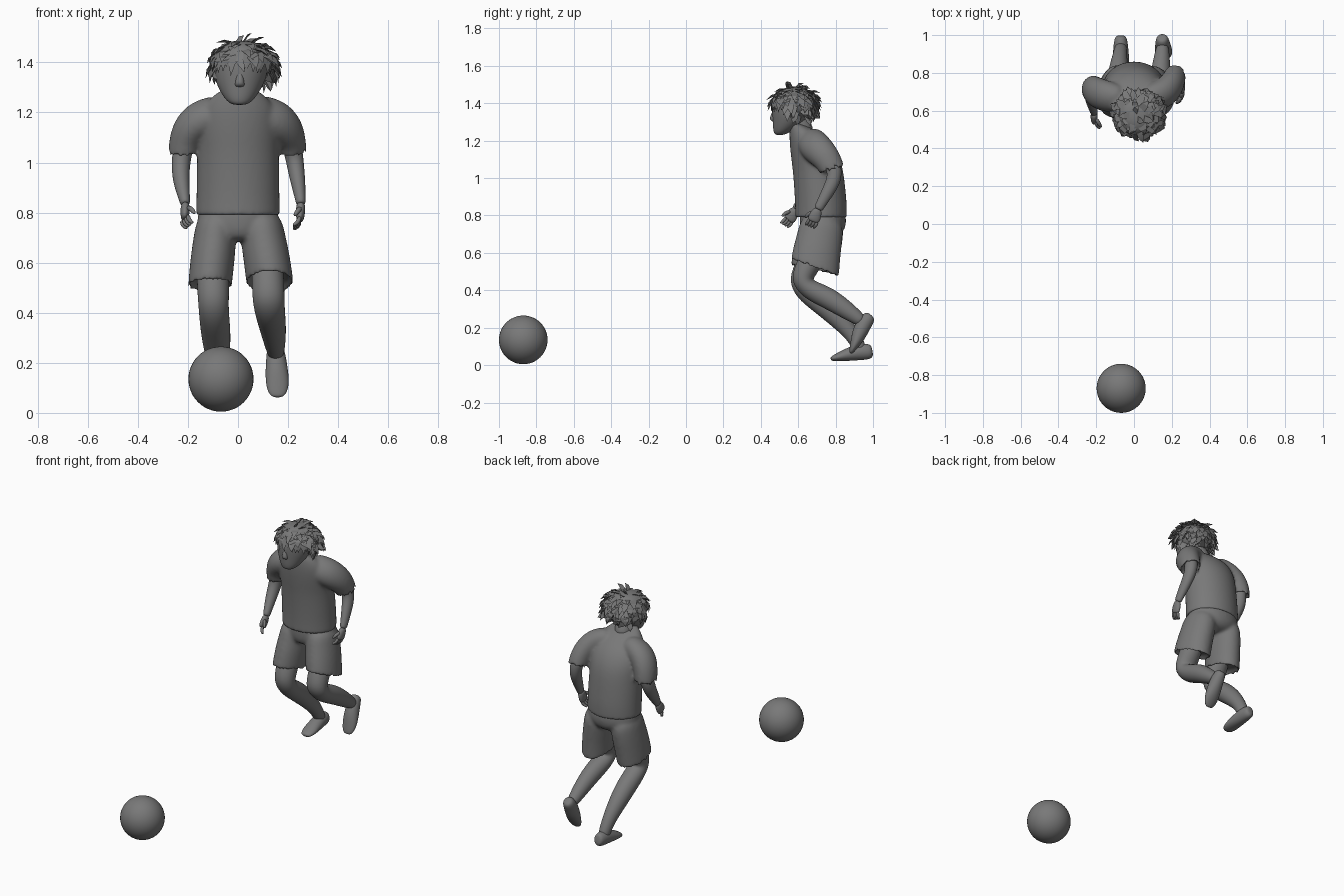
import bpy, bmesh, math, random
from mathutils import Vector as V

random.seed(4)
grey = bpy.data.materials.new("dark_grey")
grey.diffuse_color = (.19, .19, .19, 1)


def smooth(ob, angle=180):
    bpy.ops.object.select_all(action='DESELECT')
    ob.select_set(True)
    bpy.context.view_layer.objects.active = ob
    bpy.ops.object.shade_smooth_by_angle(angle=math.radians(angle))


def finish(name, bm, subdiv=0, angle=180):
    bmesh.ops.recalc_face_normals(bm, faces=bm.faces)
    me = bpy.data.meshes.new(name)
    bm.to_mesh(me)
    bm.free()
    me.materials.append(grey)
    ob = bpy.data.objects.new(name, me)
    bpy.context.collection.objects.link(ob)
    if subdiv:
        m = ob.modifiers.new("smooth", 'SUBSURF')
        m.levels = m.render_levels = subdiv
    smooth(ob, angle)
    return ob


def loft(name, rings, flat=False, hem=False, sides=14):
    """Skin elliptical rings (x, y, z, half width, half depth[, tilt]) along a path."""
    bm = bmesh.new()
    pts = [V(r[:3]) for r in rings]
    loops = []
    for i, r in enumerate(rings):
        t = (pts[min(i + 1, len(pts) - 1)] - pts[max(i - 1, 0)]).normalized()
        a = (V((1, 0, 0)) - t * t.x).normalized()
        b = t.cross(a)
        if flat or len(r) > 5:
            k = math.radians(r[5] if len(r) > 5 else 0)
            a, n = V((1, 0, 0)), V((0, math.cos(k), math.sin(k)))
            b = n if n.dot(b) > 0 else -n
        loops.append([pts[i] + a * r[3] * math.cos(q) + b * r[4] * math.sin(q)
                      for q in (2 * math.pi * j / sides for j in range(sides))])
    if hem:
        # turn the cloth edge inwards
        edge = loops[-1]
        for s, d in ((.92, 0), (.86, .04)):
            loops.append([pts[-1] + (p - pts[-1]) * s - t * d for p in edge])
    vs = [[bm.verts.new(p) for p in l] for l in loops]
    for u, w in zip(vs, vs[1:]):
        for j in range(sides):
            k = (j + 1) % sides
            bm.faces.new((u[j], u[k], w[k], w[j]))
    bm.faces.new(vs[0])
    bm.faces.new(vs[-1])
    return finish(name, bm, 2)


def fuse(name, parts):
    """Melt overlapping cloth pieces into one skin."""
    bpy.ops.object.select_all(action='DESELECT')
    for p in parts:
        p.select_set(True)
    bpy.context.view_layer.objects.active = parts[0]
    bpy.ops.object.convert(target='MESH')
    bpy.ops.object.join()
    ob = bpy.context.view_layer.objects.active
    ob.name = name
    m = ob.modifiers.new("fuse", 'REMESH')
    m.mode, m.voxel_size, m.use_smooth_shade = 'VOXEL', .009, True
    m = ob.modifiers.new("relax", 'SMOOTH')
    m.factor, m.iterations = .5, 9


# ball
bm = bmesh.new()
bmesh.ops.create_uvsphere(bm, u_segments=40, v_segments=24, radius=.13)
bmesh.ops.translate(bm, verts=bm.verts, vec=(-.068, -.87, .135))
finish("ball", bm)

# shirt body and sleeves
fuse("shirt", [loft("shirt_body", [
    (.005, .615, 1.29, .062, .068, -20), (.004, .64, 1.262, .112, .09, -18),
    (.003, .665, 1.205, .162, .117, -8), (0, .69, 1.12, .17, .132), (0, .705, 1.05, .166, .137),
    (0, .715, .95, .168, .139), (0, .722, .86, .169, .141), (0, .722, .795, .17, .14),
    (0, .722, .785, .17, .14)], flat=True, hem=True, sides=18),
    loft("right_sleeve", [
        (-.05, .655, 1.205, .06, .075), (-.11, .668, 1.19, .074, .085), (-.16, .68, 1.168, .077, .088),
        (-.195, .695, 1.13, .073, .085), (-.213, .71, 1.08, .066, .078), (-.217, .715, 1.03, .064, .073),
        (-.217, .715, 1.023, .064, .073)], hem=True),
    loft("left_sleeve", [
        (.05, .655, 1.205, .06, .075), (.11, .672, 1.19, .074, .085), (.16, .692, 1.168, .077, .088),
        (.195, .73, 1.13, .071, .083), (.21, .762, 1.09, .063, .075), (.216, .782, 1.045, .06, .069),
        (.216, .784, 1.038, .06, .069)], hem=True)])

# shorts
fuse("shorts", [loft("shorts_seat", [
    (0, .73, .85, .15, .12), (0, .732, .79, .168, .128), (0, .732, .74, .168, .128),
    (0, .725, .70, .13, .11), (0, .72, .685, .06, .07)], flat=True),
    loft("right_shorts_leg", [
        (-.082, .732, .80, .08, .115), (-.092, .722, .70, .088, .125), (-.102, .70, .61, .091, .13),
        (-.112, .684, .512, .09, .13, -13), (-.112, .684, .503, .09, .13, -13)], hem=True),
    loft("left_shorts_leg", [
        (.086, .732, .80, .085, .115), (.100, .718, .70, .092, .125), (.116, .70, .61, .096, .132),
        (.127, .69, .525, .097, .14, -20), (.127, .69, .516, .097, .14, -20)], hem=True)])

# legs
loft("right_leg", [
    (-.10, .69, .62, .066, .07), (-.10, .635, .51, .066, .065), (-.098, .611, .445, .063, .064),
    (-.096, .632, .395, .061, .056), (-.09, .72, .335, .062, .062), (-.083, .815, .25, .054, .056),
    (-.075, .89, .165, .039, .041), (-.07, .925, .10, .036, .038), (-.07, .935, .07, .03, .03)])
loft("left_leg", [
    (.115, .70, .62, .066, .07), (.12, .645, .52, .066, .065), (.122, .617, .455, .066, .064),
    (.127, .655, .405, .062, .056), (.136, .76, .36, .057, .06), (.145, .85, .30, .048, .051),
    (.15, .92, .25, .037, .038), (.152, .945, .23, .03, .03)])

# shoes
loft("right_shoe", [
    (-.07, .998, .075, .02, .025), (-.07, .985, .072, .034, .042), (-.07, .935, .072, .041, .046),
    (-.069, .87, .058, .045, .037), (-.068, .82, .045, .046, .025), (-.068, .787, .036, .036, .016),
    (-.068, .773, .033, .02, .008)])
loft("left_shoe", [
    (.148, .99, .268, .02, .022), (.149, .98, .257, .034, .036), (.152, .953, .225, .04, .044),
    (.155, .925, .165, .047, .041), (.158, .905, .115, .048, .028), (.158, .888, .08, .038, .016),
    (.158, .88, .062, .02, .008)])

# arms
loft("right_arm", [
    (-.21, .715, 1.10, .042, .045), (-.225, .715, 1.03, .04, .045), (-.23, .695, .97, .037, .042),
    (-.225, .65, .91, .032, .034), (-.213, .60, .85, .022, .026), (-.21, .585, .83, .019, .024)])
loft("left_arm", [
    (.205, .775, 1.10, .042, .045), (.222, .795, 1.04, .038, .042), (.23, .79, .985, .035, .04),
    (.24, .755, .92, .03, .034), (.25, .715, .85, .021, .026), (.251, .705, .83, .019, .024)])


# hands
def hand(side, wrist, direction, across, inward):
    w, d, c, n = V(wrist), V(direction).normalized(), V(across), V(inward)

    def tube(name, pts, radii):
        loft(name, [(*p, r, r) for p, r in zip(pts, radii)], sides=8)

    loft(side + "_palm", [(*(w + d * s), a, b) for s, a, b in
                          ((-.01, .018, .022), (.02, .02, .032), (.05, .018, .036), (.07, .012, .03))], sides=10)
    for i in range(4):
        base = w + d * .058 + c * (i - 1.5) * .016
        mid = base + d * .026 + n * .008
        tip = mid + d * .012 + n * .022
        tube(f"{side}_finger_{i + 1}", (base, mid, tip), (.010, .010, .007))
    base = w + d * .02 + c * -.02
    tube(side + "_thumb", (base, base + d * .02 - c * .018 + n * .012, base + d * .042 - c * .02 + n * .026),
         (.012, .011, .007))


hand("right", (-.21, .583, .83), (-.05, -.5, -.85), (-.5, .75, -.45), (.8, -.4, 0))
hand("left", (.251, .703, .83), (-.05, -.35, -.9), (0, .9, -.35), (-.9, -.3, 0))

# neck, head, nose
loft("neck", [(.003, .64, 1.22, .058, .06), (.005, .615, 1.28, .054, .055), (.01, .58, 1.35, .054, .055)])
loft("head", [
    (.006, .50, 1.23, .02, .018), (.006, .507, 1.238, .044, .037), (.007, .528, 1.265, .068, .064),
    (.008, .55, 1.30, .09, .088), (.01, .562, 1.34, .106, .103), (.012, .57, 1.39, .112, .113),
    (.012, .575, 1.44, .104, .11), (.014, .58, 1.475, .075, .08), (.014, .58, 1.487, .03, .03)],
    flat=True, sides=16)
loft("nose", [
    (.007, .478, 1.37, .012, .01), (.007, .467, 1.335, .016, .016), (.007, .464, 1.312, .021, .019),
    (.007, .476, 1.30, .018, .012)], flat=True, sides=10)

# hair: cap plus pointed locks
centre, radii = V((.02, .58, 1.395)), V((.122, .117, .09))


def scalp(d):
    return centre + V((d.x * radii.x, d.y * radii.y, d.z * radii.z))


bm = bmesh.new()
bmesh.ops.create_uvsphere(bm, u_segments=20, v_segments=14, radius=1)
bmesh.ops.delete(bm, geom=[v for v in bm.verts if v.co.z < (.1 if v.co.y < -.25 else -.8)], context='VERTS')
for v in bm.verts:
    v.co = scalp(v.co)
finish("hair_cap", bm)


def lock(bm, base, tip, out, width):
    side = (tip - base).cross(out).normalized() * width
    mid = base.lerp(tip, .5) + out * .01
    b = [bm.verts.new(p) for p in (base - side, base + side, base - out * .015)]
    m = [bm.verts.new(p) for p in (mid - side * .85, mid + side * .85, mid - out * .012)]
    t = bm.verts.new(tip)
    for j in range(3):
        k = (j + 1) % 3
        bm.faces.new((b[j], b[k], m[k], m[j]))
        bm.faces.new((m[j], m[k], t))


bm = bmesh.new()
count = 170
for i in range(count):
    z = 1 - 1.7 * (i + .5) / count
    q = i * 2.39996 + random.uniform(-.2, .2)
    s = math.sqrt(1 - z * z)
    d = V((s * math.cos(q), s * math.sin(q), z))
    if d.y < -.35 and z < .25:
        continue
    down = V((d.x, d.y, -.9)) - d * V((d.x, d.y, -.9)).dot(d)
    jitter = V([random.uniform(-.3, .3) for _ in range(3)])
    flow = (down + d * random.uniform(0, .45) + jitter + V((.2, .1, 0))).normalized()
    base = scalp(d)
    lock(bm, base, base + flow * random.uniform(.045, .075), d, random.uniform(.014, .024))
# fringe over the forehead
for i in range(19):
    q = math.radians(-172 + i * 9.2)
    d = V((math.cos(q) * .92, math.sin(q) * .92, .4))
    base = scalp(d) + V((0, 0, .01))
    out = V((d.x, d.y, 0)).normalized()
    tip = base + out * .016 + V((random.uniform(-.012, .012), 0, -random.uniform(.07, .10)))
    lock(bm, base, tip, out, random.uniform(.015, .02))
finish("hair_locks", bm, 0, 30)
